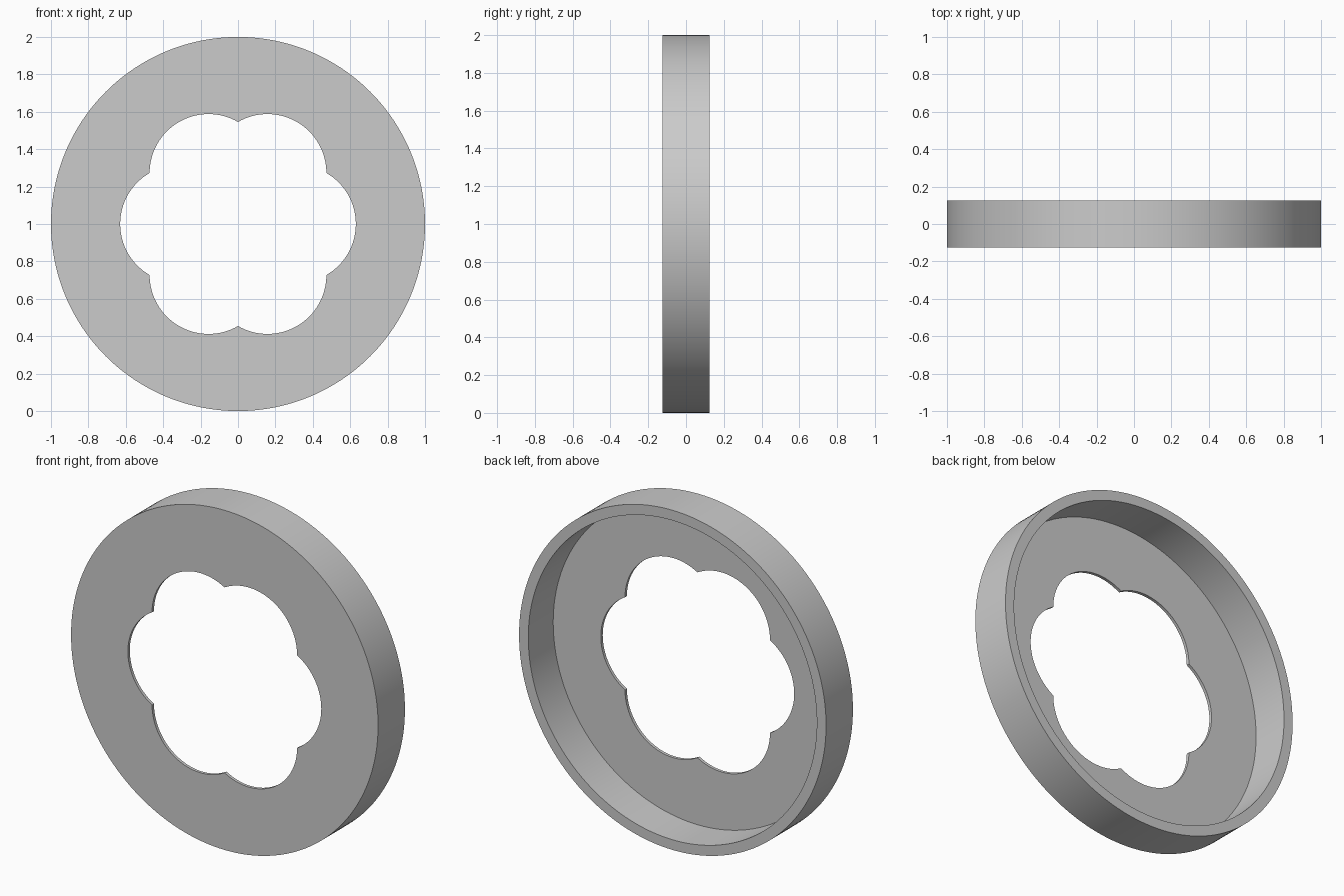
import bpy, bmesh, math

cube = bpy.data.objects.get("Cube")
if cube:
    bpy.data.objects.remove(cube, do_unlink=True)

SEGMENTS = 192        # divisible by the six lobes and their cusps
HALF_DEPTH = 0.125
PLATE = 0.018         # thickness of the front plate
RIM_INNER = 0.94
LOBE = 0.315          # radius of each lobe, also its distance from the centre

grey = bpy.data.materials.new("plain grey")
grey.use_nodes = True
colour = (0.6, 0.6, 0.6, 1)
grey.diffuse_color = colour
grey.node_tree.nodes["Principled BSDF"].inputs["Base Color"].default_value = colour


def hole_radius(angle):
    """Six overlapping circles whose edges all pass through the centre."""
    sector = math.pi / 3
    offset = angle - sector * round(angle / sector)
    return 2 * LOBE * math.cos(offset)


# Closed cross-section: front plate with a rim running back; None marks the hole edge
floor = -HALF_DEPTH + PLATE
section = [(None, -HALF_DEPTH), (1, -HALF_DEPTH), (1, HALF_DEPTH),
           (RIM_INNER, HALF_DEPTH), (RIM_INNER, floor), (None, floor)]

bm = bmesh.new()
rings = []
for radius, y in section:
    ring = []
    for i in range(SEGMENTS):
        a = math.tau * i / SEGMENTS
        r = radius or hole_radius(a)
        ring.append(bm.verts.new((r * math.cos(a), y, 1 + r * math.sin(a))))
    rings.append(ring)

# Bridge neighbouring rings, closing the section at the hole wall
for k, ring in enumerate(rings):
    following = rings[(k + 1) % len(rings)]
    for i in range(SEGMENTS):
        j = (i + 1) % SEGMENTS
        bm.faces.new((ring[i], ring[j], following[j], following[i]))
bmesh.ops.recalc_face_normals(bm, faces=bm.faces)

mesh = bpy.data.meshes.new("rimmed_cover_ring")
bm.to_mesh(mesh)
bm.free()
mesh.materials.append(grey)
cover = bpy.data.objects.new("rimmed_cover_ring", mesh)
bpy.context.collection.objects.link(cover)

# Smooth the round walls while keeping rim edges and lobe cusps sharp
bpy.ops.object.select_all(action='DESELECT')
cover.select_set(True)
bpy.context.view_layer.objects.active = cover
bpy.ops.object.shade_smooth_by_angle(angle=math.radians(30))
